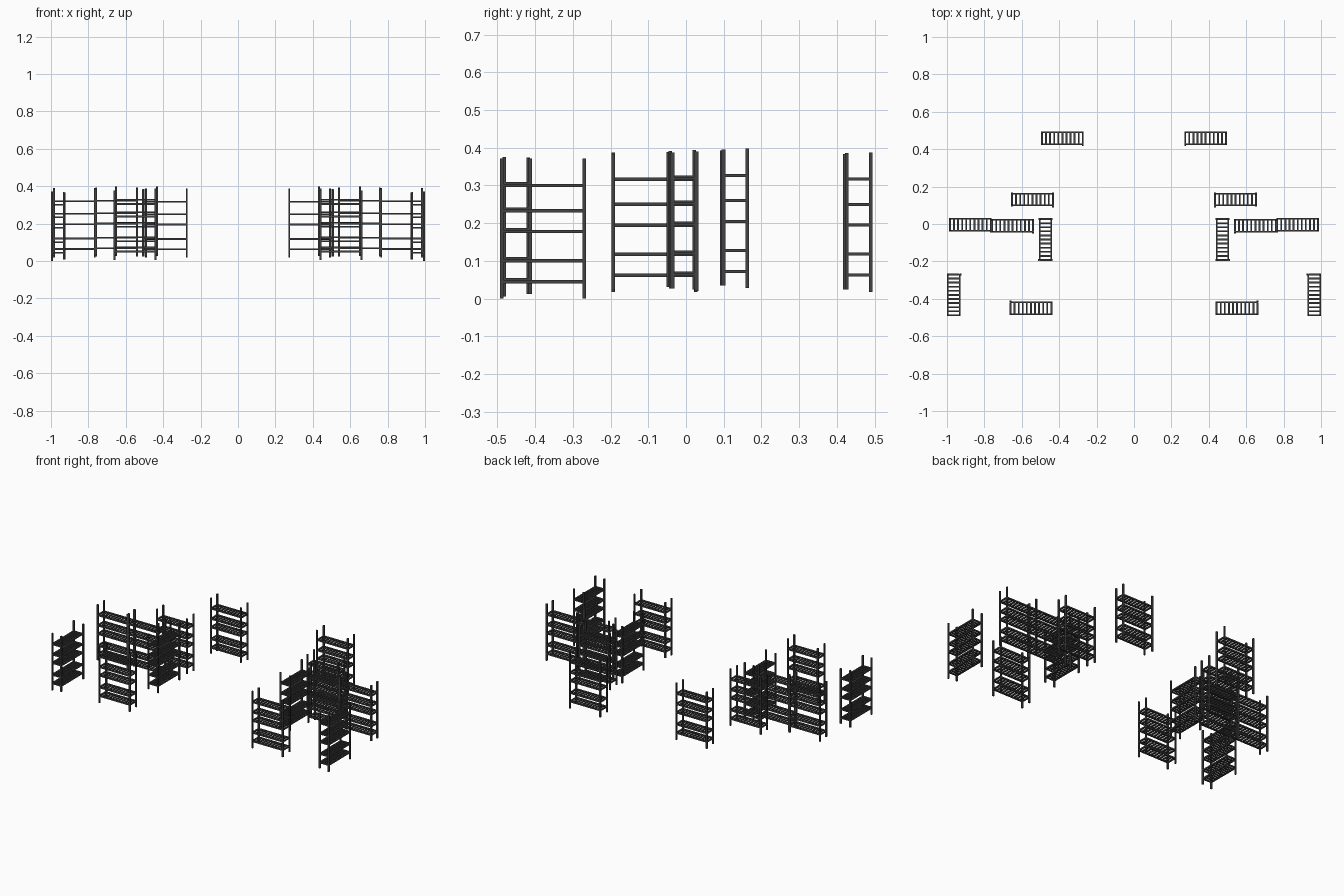
import bpy, bmesh
from math import radians
from mathutils import Matrix, Vector

if "Cube" in bpy.data.objects:
    bpy.data.objects.remove(bpy.data.objects["Cube"])

L, D, P = 0.228, 0.073, 0.0095        # unit length, depth, post thickness
SHELF_Z = (0.0375, 0.093, 0.170, 0.225, 0.292)
SLATS = 11

mat = bpy.data.materials.new("dark_metal")
mat.diffuse_color = (0.055, 0.055, 0.058, 1)
mat.use_nodes = True
mat.node_tree.nodes["Principled BSDF"].inputs["Base Color"].default_value = mat.diffuse_color


def box(bm, centre, size):
    m = Matrix.Translation(centre) @ Matrix.Diagonal((*size, 1))
    bmesh.ops.create_cube(bm, size=1, matrix=m)


def post(bm, x, y, z0, z1):
    box(bm, (x, y, (z0 + z1) / 2), (P, P, z1 - z0))


def finish(bm, name, place):
    # place the part in the world, then mirror it to the other side
    bm.transform(place)
    me = bpy.data.meshes.new(name)
    bm.to_mesh(me)
    bm.free()
    me.materials.append(mat)
    ob = bpy.data.objects.new(name, me)
    bpy.context.collection.objects.link(ob)
    mod = ob.modifiers.new("mirror_side", 'MIRROR')
    mod.use_axis = (True, False, False)
    mod.use_mirror_merge = False


def shelving_unit(name, x, y, z, angle):
    place = Matrix.Translation((x, y, z)) @ Matrix.Rotation(radians(angle), 4, 'Z')
    px, py = (L - P) / 2, (D - P) / 2

    # four corner posts; back pair longer, one front post slightly displaced
    bm = bmesh.new()
    post(bm, -px, -py, 0.0, 0.361)
    post(bm, px, -py - 0.005, 0.0, 0.358)
    post(bm, -px, py, -0.007, 0.363)
    post(bm, px, py, -0.007, 0.363)
    finish(bm, name + "_posts", place)

    # slatted shelves: two long rails with cross slats
    bm = bmesh.new()
    for sz in SHELF_Z:
        for s in (-1, 1):
            box(bm, (0, s * py, sz), (L - 0.002, 0.008, 0.009))
        for i in range(SLATS):
            sx = -px + 2 * px * i / (SLATS - 1)
            box(bm, (sx, 0, sz), (0.0095, D - 0.012, 0.008))
    finish(bm, name + "_shelves", place)


# left-hand units: name, x, y, base z, rotation
UNITS = [
    ("back_rack", -0.383, 0.458, 0.025, 0),
    ("upper_rack", -0.543, 0.131, 0.035, 0),
    ("outer_middle_rack", -0.875, -0.004, 0.027, 0),
    ("inner_middle_rack", -0.649, -0.010, 0.031, 0),
    ("inner_side_rack", -0.473, -0.083, 0.025, -90),
    ("outer_side_rack", -0.963, -0.379, 0.008, 90),
    ("front_rack", -0.551, -0.450, 0.013, 180),
]
for u in UNITS:
    shelving_unit(*u)
